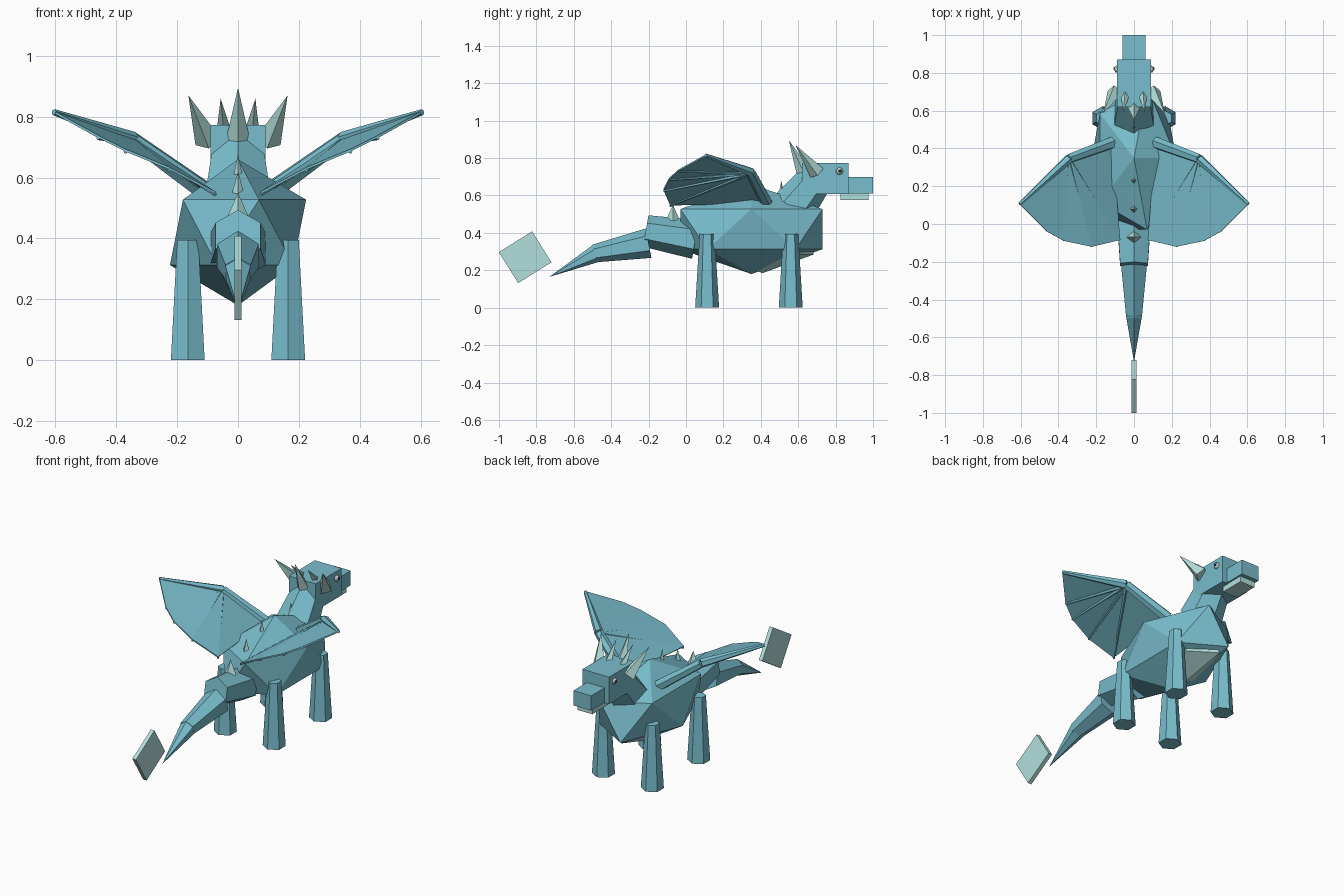
import bpy, bmesh, math
from mathutils import Vector, Matrix

if "Cube" in bpy.data.objects:
    bpy.data.objects.remove(bpy.data.objects["Cube"])


def material(name, rgb):
    m = bpy.data.materials.new(name)
    m.diffuse_color = (*rgb, 1)
    m.use_nodes = True
    m.node_tree.nodes["Principled BSDF"].inputs["Base Color"].default_value = m.diffuse_color
    return m


BLUE = material("scale_blue", (0.19, 0.51, 0.61))
PALE = material("pale_horn", (0.45, 0.74, 0.71))
GREY = material("eye_grey", (0.6, 0.65, 0.66))
DARK = material("pupil_dark", (0.02, 0.02, 0.03))


def finish(name, bm, mat):
    mesh = bpy.data.meshes.new(name)
    bmesh.ops.recalc_face_normals(bm, faces=bm.faces[:])
    bm.to_mesh(mesh)
    bm.free()
    mesh.materials.append(mat)
    ob = bpy.data.objects.new(name, mesh)
    bpy.context.collection.objects.link(ob)
    return ob


def box(name, center, size, mat, tilt=0):
    bm = bmesh.new()
    bmesh.ops.create_cube(bm, size=1, matrix=Matrix.Translation(center)
                          @ Matrix.Rotation(math.radians(tilt), 4, 'X')
                          @ Matrix.Diagonal((*size, 1)))
    return finish(name, bm, mat)


def ico(name, center, scale, mat, sub=1):
    bm = bmesh.new()
    bmesh.ops.create_icosphere(bm, subdivisions=sub, radius=1,
                               matrix=Matrix.Translation(center) @ Matrix.Diagonal((*scale, 1)))
    return finish(name, bm, mat)


def taper(name, a, b, r1, r2, mat, sides=6, spin=0):
    """Cone or tapered prism from point a to point b."""
    a, b = Vector(a), Vector(b)
    d = b - a
    rot = Vector((0, 0, 1)).rotation_difference(d).to_matrix().to_4x4()
    bm = bmesh.new()
    bmesh.ops.create_cone(bm, cap_ends=True, segments=sides, radius1=r1, radius2=r2, depth=d.length,
                          matrix=Matrix.Translation((a + b) / 2) @ rot
                          @ Matrix.Rotation(math.radians(spin), 4, 'Z'))
    return finish(name, bm, mat)


# Body and belly
ico("body", (0, 0.35, 0.42), (0.25, 0.447, 0.24), BLUE)
ico("belly", (0, 0.41, 0.365), (0.16, 0.32, 0.18), PALE)

# Neck, head, snout and jaw
taper("neck", (0, 0.57, 0.53), (0, 0.71, 0.71), 0.12, 0.09, BLUE)
box("head", (0, 0.745, 0.69), (0.18, 0.25, 0.165), BLUE)
box("snout", (0, 0.93, 0.655), (0.12, 0.14, 0.09), BLUE)
box("jaw", (0, 0.90, 0.593), (0.10, 0.15, 0.035), PALE)

# Central crest horn
taper("crest_horn", (0, 0.64, 0.70), (0, 0.55, 0.895), 0.045, 0, PALE, 4)

# Tail segments and fin
taper("tail_base", (0, 0.05, 0.365), (0, -0.215, 0.41), 0.105, 0.085, BLUE)
taper("tail_middle", (0, -0.2, 0.345), (0, -0.49, 0.29), 0.08, 0.048, BLUE)
taper("tail_tip", (0, -0.47, 0.295), (0, -0.73, 0.165), 0.05, 0, BLUE)
box("tail_fin", (0, -0.86, 0.27), (0.024, 0.21, 0.195), PALE, 32)

# Spines along the back
for i, (y, z, h, r) in enumerate([(0.51, 0.60, 0.08, 0.016), (0.23, 0.61, 0.07, 0.014),
                                  (0.08, 0.54, 0.08, 0.022), (-0.07, 0.465, 0.085, 0.038)]):
    taper(f"back_spine_{i + 1}", (0, y, z), (0, y, z + h), r, 0, PALE, 4)

# Wing layout for the positive x side
ROOT = (0.115, 0.43, 0.56)
JOINT = (0.345, 0.345, 0.725)
TIP = (0.605, 0.105, 0.815)
TRAIL = [(0.46, -0.04, 0.735), (0.37, -0.09, 0.69), (0.225, -0.12, 0.63), (0.075, -0.085, 0.55)]

for s, side in ((1, "right"), (-1, "left")):
    def m(p):
        return Vector((s * p[0], p[1], p[2]))

    # Legs
    for part, y in (("front", 0.56), ("hind", 0.113)):
        taper(f"{part}_leg_{side}", m((0.165, y, 0)), m((0.165, y, 0.395)), 0.064, 0.04, BLUE)

    # Eyes and side horns
    ico(f"eye_{side}", m((0.088, 0.82, 0.73)), (0.018, 0.02, 0.02), GREY, 2)
    ico(f"pupil_{side}", m((0.102, 0.823, 0.73)), (0.007, 0.009, 0.009), DARK, 2)
    taper(f"inner_horn_{side}", m((0.045, 0.70, 0.74)), m((0.057, 0.59, 0.86)), 0.027, 0, PALE, 4)
    taper(f"outer_horn_{side}", m((0.10, 0.70, 0.72)), m((0.163, 0.585, 0.87)), 0.042, 0, PALE, 4)

    # Wing bones
    taper(f"wing_arm_{side}", m(ROOT), m(JOINT), 0.033, 0.026, BLUE)
    taper(f"wing_forearm_{side}", m(JOINT), m(TIP), 0.026, 0.01, BLUE)
    drop = Vector((0, 0, -0.006))
    for i, p in enumerate(TRAIL):
        taper(f"wing_finger_{i + 1}_{side}", m(JOINT) + drop, m(p) + drop, 0.012, 0.006, BLUE, 5)

    # Wing membrane fanned out from the joint
    bm = bmesh.new()
    hub = bm.verts.new(m(JOINT))
    rim = [bm.verts.new(m(p)) for p in [TIP, *TRAIL, ROOT]]
    for a, b in zip(rim, rim[1:]):
        bm.faces.new((hub, a, b))
    wing = finish(f"wing_membrane_{side}", bm, BLUE)
    mod = wing.modifiers.new("thickness", 'SOLIDIFY')
    mod.thickness = 0.008
    mod.offset = 0
